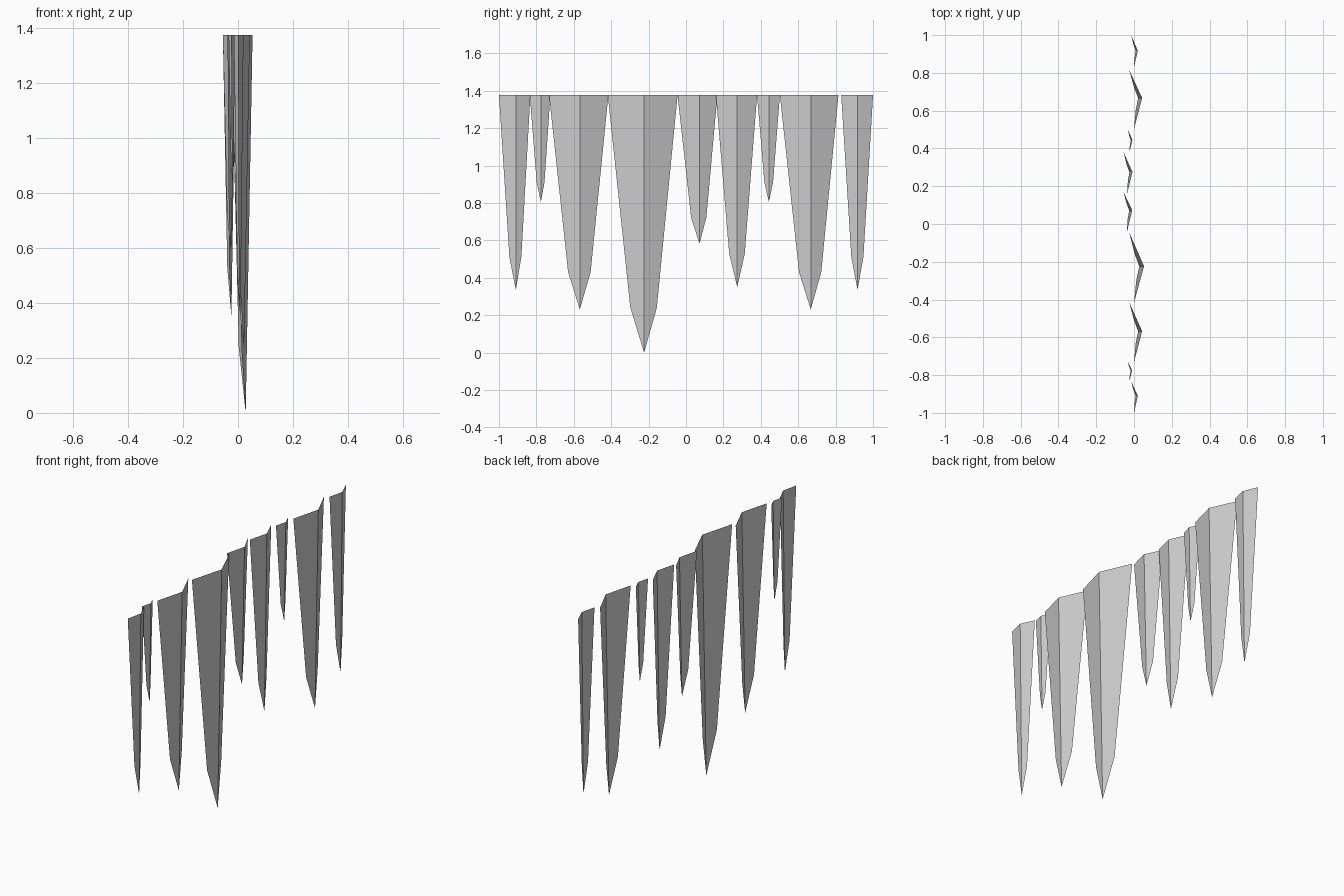
import bpy

TOP = 1.376  # height of the flat upper edge

# y left, y ridge, y right, x left, x ridge, x right, tip drop in x, shoulder z, tip z
ICICLES = [
    (-1.000, -0.910, -0.832, 0.000, 0.020, -0.015, 0.011, 0.51, 0.335),
    (-0.835, -0.776, -0.725, -0.025, -0.010, -0.034, 0.008, 0.91, 0.805),
    (-0.732, -0.568, -0.415, 0.000, 0.043, -0.025, 0.021, 0.43, 0.230),
    (-0.418, -0.224, -0.045, 0.000, 0.053, -0.025, 0.025, 0.24, 0.000),
    (-0.045, 0.072, 0.168, -0.038, -0.009, -0.055, 0.016, 0.72, 0.582),
    (0.160, 0.274, 0.380, -0.037, -0.008, -0.055, 0.016, 0.53, 0.350),
    (0.380, 0.443, 0.502, -0.025, -0.008, -0.033, 0.009, 0.91, 0.805),
    (0.502, 0.667, 0.815, 0.000, 0.043, -0.025, 0.021, 0.43, 0.230),
    (0.830, 0.917, 1.000, 0.000, 0.020, -0.015, 0.011, 0.51, 0.335),
]


def icicle(i, yl, yr, y2, xl, xr, x2, drop, zm, zt):
    """Folded sheet: V-shaped top row, narrower V shoulder row, pointed tip."""
    xm = xr - drop * (TOP - zm) / (TOP - zt)
    s = 0.38  # shoulder width relative to the top
    verts = [(xl, yl, TOP), (xr, yr, TOP), (x2, y2, TOP),
             (xm + s * (xl - xr), yr + s * (yl - yr), zm),
             (xm, yr, zm),
             (xm + s * (x2 - xr), yr + s * (y2 - yr), zm),
             (xr - drop, yr, zt)]
    faces = [(0, 3, 4, 1), (1, 4, 5, 2), (3, 6, 4), (4, 6, 5)]
    me = bpy.data.meshes.new(f"icicle_{i}")
    me.from_pydata(verts, [], faces)
    me.update()
    bpy.context.collection.objects.link(bpy.data.objects.new(f"icicle_{i}", me))


# Row of hanging icicles
for n, data in enumerate(ICICLES, 1):
    icicle(n, *data)
